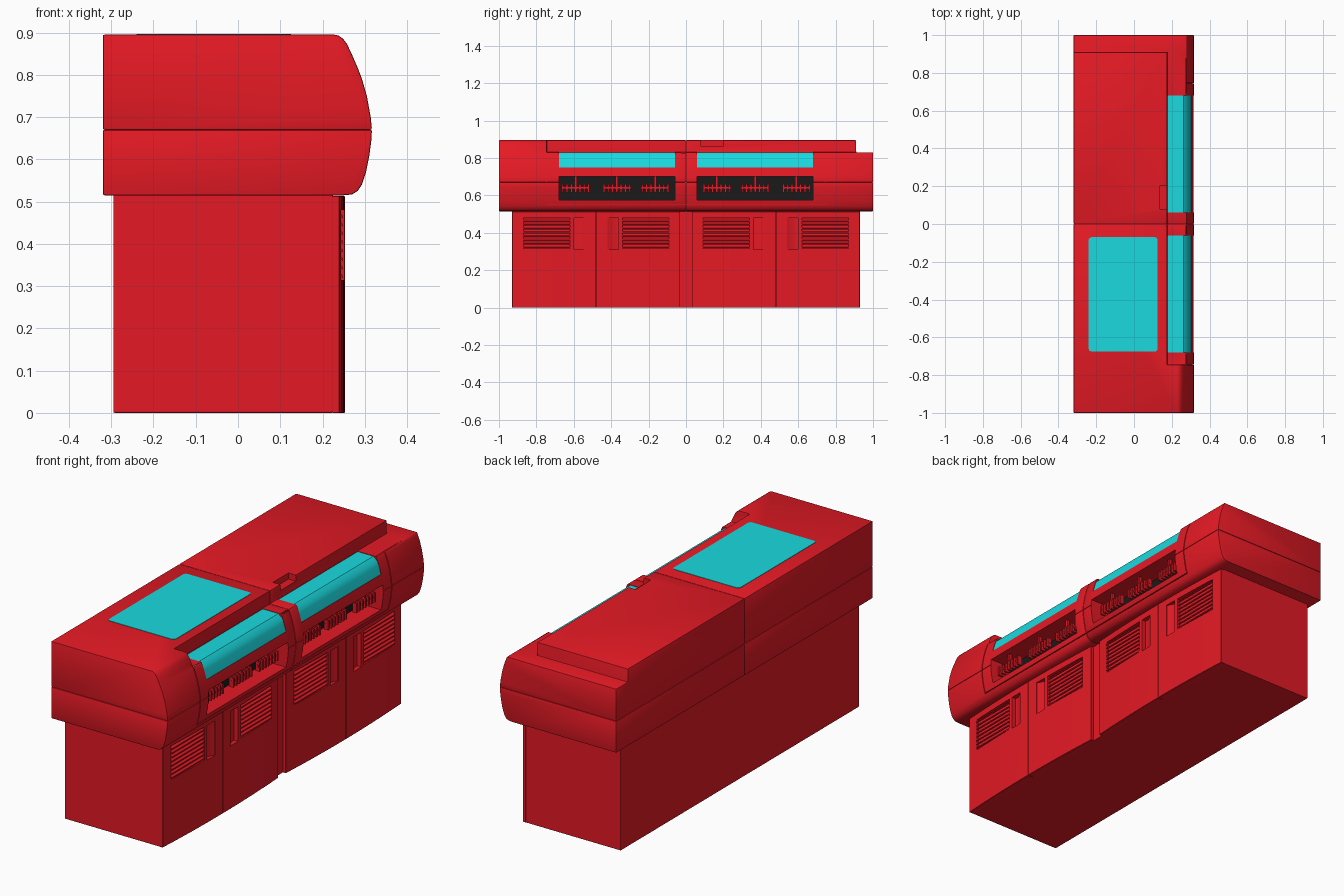
import bpy, bmesh, math

if "Cube" in bpy.data.objects:
    bpy.data.objects.remove(bpy.data.objects["Cube"])


def material(name, rgb):
    m = bpy.data.materials.new(name)
    m.diffuse_color = (*rgb, 1)
    m.use_nodes = True
    m.node_tree.nodes["Principled BSDF"].inputs["Base Color"].default_value = m.diffuse_color
    return m


RED = material("red", (0.78, 0.01, 0.018))
CYAN = material("cyan", (0.01, 0.7, 0.74))
BLACK = material("black", (0.01, 0.01, 0.01))


def prism(name, pts, axis, lo, hi, mat=RED):
    """Extrude a 2D polygon along y (points are x,z) or z (points are x,y)."""
    place = (lambda p, t: (p[0], t, p[1])) if axis == "y" else (lambda p, t: (p[0], p[1], t))
    bm = bmesh.new()
    rings = [[bm.verts.new(place(p, t)) for p in pts] for t in (lo, hi)]
    bm.faces.new(rings[0])
    bm.faces.new(rings[1][::-1])
    n = len(pts)
    for i in range(n):
        j = (i + 1) % n
        bm.faces.new((rings[0][i], rings[1][i], rings[1][j], rings[0][j]))
    bmesh.ops.recalc_face_normals(bm, faces=bm.faces)
    me = bpy.data.meshes.new(name)
    bm.to_mesh(me)
    bm.free()
    me.materials.append(mat)
    ob = bpy.data.objects.new(name, me)
    bpy.context.collection.objects.link(ob)
    return ob


def box(name, x0, x1, y0, y1, z0, z1, mat=RED):
    return prism(name, [(x0, z0), (x1, z0), (x1, z1), (x0, z1)], "y", y0, y1, mat)


def apply(ob, mod):
    bpy.context.view_layer.objects.active = ob
    bpy.ops.object.modifier_apply(modifier=mod.name)


def cut(ob, cutters):
    for c in cutters:
        m = ob.modifiers.new("cut", "BOOLEAN")
        m.operation, m.solver, m.object = "DIFFERENCE", "EXACT", c
        apply(ob, m)


def bevel(ob, width, segments=2):
    m = ob.modifiers.new("bevel", "BEVEL")
    m.width, m.segments = width, segments
    m.limit_method, m.angle_limit = "ANGLE", math.radians(40)
    m.use_clamp_overlap = False
    apply(ob, m)


def smooth(ob):
    bpy.ops.object.select_all(action="DESELECT")
    ob.select_set(True)
    bpy.context.view_layer.objects.active = ob
    bpy.ops.object.shade_smooth_by_angle(angle=math.radians(32))


# Curved front outline of the top unit (x, z), bottom to top
CURVE = [(.25, .515), (.27, .517), (.283, .525), (.293, .54), (.303, .57), (.311, .61),
         (.3155, .645), (.317, .67), (.314, .70), (.305, .75), (.2935, .79), (.284, .815),
         (.271, .845), (.258, .873), (.249, .885), (.238, .893), (.228, .895)]


def cx(z):
    for (xa, za), (xb, zb) in zip(CURVE, CURVE[1:]):
        if za <= z <= zb and zb > za:
            return xa + (xb - xa) * (z - za) / (zb - za)


def front(z0, z1, off=0.0):
    mid = [(x, z) for x, z in CURVE if z0 + 1e-4 < z < z1 - 1e-4]
    return [(x + off, z) for x, z in [(cx(z0), z0)] + mid + [(cx(z1), z1)]]


# Cutters that lower the front and far end of the top
steps = [box("step_front", .175, .5, -.745, 1.2, .83, 1.1),
         box("step_end", -.5, .5, .91, 1.2, .83, 1.1)]
cutters = list(steps)

# Cutters for display slots, windows, bezel grooves and lid notch
details = [box("lid_notch", .135, .2, .08, .2, .865, .95)]
window_cut = ([(.177, .86), (.177, .822), (.262, .822)] + front(.75, .81, -.008)[::-1]
              + [(.36, .75), (.36, .86)])
for s in (-1, 1):
    a, b = sorted((s * .06, s * .68))
    details.append(box("slot_cut", .2, .4, a, b, .575, .70))
    details.append(prism("window_cut", window_cut, "y", a, b))
    groove = front(.55, .828, -.006) + [(.36, .828), (.36, .55)]
    details.append(prism("side_groove", groove, "y", s * .745 - .002, s * .745 + .002))
details.append(box("low_groove", cx(.55) - .006, .36, -.747, .747, .548, .552))
cutters += details

# Top unit: two halves along y, each split by the horizontal seam
for half, y0, y1 in (("near", -1, 0), ("far", 0, 1)):
    for level, z0, z1 in (("lower", .515, .67), ("upper", .67, .895)):
        prof = front(z0, z1) if level == "upper" else CURVE[:8]
        ob = prism(f"{half}_{level}_shell", prof + [(-.32, z1), (-.32, z0)], "y", y0, y1)
        if level == "upper":
            cut(ob, steps)
        bevel(ob, .004)
        cut(ob, details)
        smooth(ob)

# Front windows, slot backs and comb racks
window = ([(.177, .81), (.177, .828), (.262, .828)] + front(.75, .81, -.002)[::-1] + [(.28, .75)])
for s in (-1, 1):
    a, b = sorted((s * .06, s * .68))
    smooth(prism("front_window", window, "y", a, b, CYAN))
    box("slot_back", .198, .203, a, b, .575, .70, BLACK)
    for c in (.165, .37, .59):
        y = s * c
        box("comb_bar", .268, .278, y - .075, y + .075, .635, .647)
        box("comb_post", .265, .28, y - .006, y + .006, .62, .705)
        for i in range(-3, 4):
            t = y + i * .023
            box("comb_tooth", .262, .285, t - .005, t + .005, .615, .662)

# Rounded glass on the top
r, glass = .015, []
for px, py, a0 in ((.125, -.07, 0), (-.24, -.07, 90), (-.24, -.675, 180), (.125, -.675, 270)):
    ox, oy = px - math.copysign(r, px), (py - r if py > -.3 else py + r)
    for k in range(5):
        a = math.radians(a0 + 22.5 * k)
        glass.append((ox + r * math.cos(a), oy + r * math.sin(a)))
prism("top_glass", glass, "z", .88, .897, CYAN)

# Base cabinet
bevel(box("cabinet", -.295, .225, -.93, .93, 0, .52), .003)


# Gently bowed doors with louvred vents and grip recesses
def bow(y):
    return .253 - .013 * ((y - .48) / .45) ** 2


for s in (-1, 1):
    for d0, d1, v0, v1, g_out, g_in in ((.031, .479, .09, .34, .42, .36),
                                        (.481, .93, .62, .87, .54, .60)):
        ys = [d0 + (d1 - d0) * k / 8 for k in range(9)]
        door = prism("door", [(.222, s * d0)] + [(bow(y), s * y) for y in ys] + [(.222, s * d1)],
                     "z", 0, .513)
        bevel(door, .0015, 1)
        a, b = sorted((s * v0, s * v1))
        vent = box("vent_cut", .234, .3, a, b, .315, .48)
        grip = prism("grip_cut", [(.3, s * g_out), (bow(g_out) - .004, s * g_out),
                                  (.230, s * (g_out * .35 + g_in * .65)), (.230, s * g_in),
                                  (.3, s * g_in)], "z", .31, .48)
        cut(door, [vent, grip])
        cutters += [vent, grip]
        smooth(door)
        xo = bow((v0 + v1) / 2)
        for i in range(8):
            z = .319 + i * .0203
            prism("vent_slat", [(.232, z + .019), (xo, z + .006), (xo, z), (.232, z + .010)],
                  "y", a, b)

# Remove cutters
for c in cutters:
    bpy.data.objects.remove(c, do_unlink=True)
